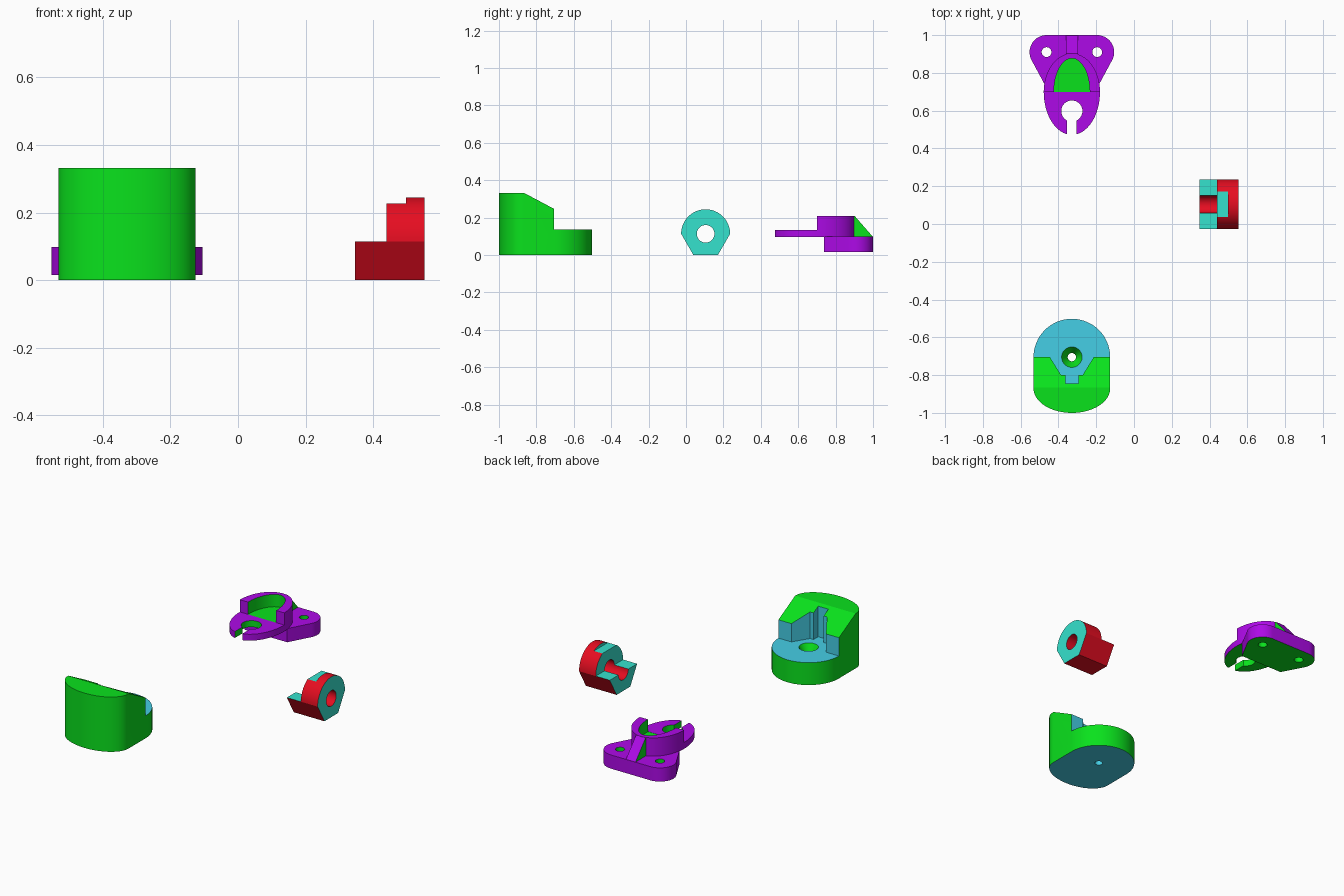
import bpy, bmesh
from math import cos, sin, radians

if "Cube" in bpy.data.objects:
    bpy.data.objects.remove(bpy.data.objects["Cube"])


def material(name, rgb):
    m = bpy.data.materials.new(name)
    m.diffuse_color = (*rgb, 1)
    m.use_nodes = True
    m.node_tree.nodes["Principled BSDF"].inputs["Base Color"].default_value = m.diffuse_color
    return m


GREEN = material("green", (0.003, 0.76, 0.012))
BLUE = material("blue", (0.06, 0.62, 0.79))
RED = material("red", (0.79, 0.004, 0.015))
TEAL = material("teal", (0.036, 0.76, 0.61))
PURPLE = material("purple", (0.42, 0.003, 0.80))


def arc(cx, cy, rx, ry, a0, a1, n=32):
    """Points on an elliptical arc, angles in degrees."""
    return [(cx + rx * cos(radians(a0 + (a1 - a0) * i / n)),
             cy + ry * sin(radians(a0 + (a1 - a0) * i / n))) for i in range(n + 1)]


def circle(cx, cy, r, n=48):
    return arc(cx, cy, r, r, 0, 360 - 360 / n, n - 1)


def rect(x0, y0, x1, y1):
    return [(x0, y0), (x1, y0), (x1, y1), (x0, y1)]


def prism(name, outline, lo, hi, side, low_cap=None, high_cap=None, axis="z", taper=None):
    """Extrude an outline along z (x,y points) or x (y,z points); taper = (cx, cy, low scale)."""
    def place(p, h, k=1):
        if taper:
            p = (taper[0] + (p[0] - taper[0]) * k, taper[1] + (p[1] - taper[1]) * k)
        return (h, *p) if axis == "x" else (*p, h)
    # each material gets exactly one slot
    low_cap, high_cap = low_cap or side, high_cap or side
    slots = list(dict.fromkeys([side, low_cap, high_cap]))
    bm = bmesh.new()
    a = [bm.verts.new(place(p, lo, taper[2] if taper else 1)) for p in outline]
    b = [bm.verts.new(place(p, hi)) for p in outline]
    bm.faces.new(a).material_index = slots.index(low_cap)
    bm.faces.new(b).material_index = slots.index(high_cap)
    for i in range(len(a)):
        j = (i + 1) % len(a)
        bm.faces.new((a[i], a[j], b[j], b[i]))
    bmesh.ops.recalc_face_normals(bm, faces=bm.faces)
    mesh = bpy.data.meshes.new(name)
    bm.to_mesh(mesh)
    bm.free()
    for m in slots:
        mesh.materials.append(m)
    ob = bpy.data.objects.new(name, mesh)
    bpy.context.collection.objects.link(ob)
    return ob


def combine(ob, tool, op="DIFFERENCE"):
    mod = ob.modifiers.new("bool", "BOOLEAN")
    mod.operation, mod.object, mod.solver = op, tool, "EXACT"
    mod.material_mode = "TRANSFER"
    bpy.context.view_layer.objects.active = ob
    bpy.ops.object.modifier_apply(modifier=mod.name)
    bpy.data.objects.remove(tool)


def finish(ob):
    bpy.ops.object.select_all(action="DESELECT")
    ob.select_set(True)
    bpy.context.view_layer.objects.active = ob
    bpy.ops.object.shade_smooth_by_angle(angle=radians(25))


CX = -0.329

# Stand block: rounded outline with sloped top
block = prism("stand_block", arc(CX, -0.705, 0.203, 0.203, 0, 180) +
              arc(CX, -0.87, 0.203, 0.13, 180, 360), 0, 0.332, GREEN, BLUE)
combine(block, prism("slope", [(-0.95, 0.377), (-0.6, 0.191), (-0.6, 0.45), (-0.95, 0.45)],
                     -0.7, 0, GREEN, axis="x"))
# seat floor with tapered recess and key slot
half = [(0.3, -0.4), (0.3, -0.705), (0.116, -0.705), (0.057, -0.80), (0.034, -0.80), (0.034, -0.845)]
recess = [(CX + x, y) for x, y in half] + [(CX - x, y) for x, y in reversed(half)]
combine(block, prism("recess", recess, 0.136, 0.6, BLUE))
# screw hole with countersink
combine(block, prism("screw", circle(CX, -0.705, 0.022), -0.1, 0.12, BLUE))
combine(block, prism("sink", circle(CX, -0.705, 0.0545), 0.08, 0.1365, GREEN,
                     taper=(CX, -0.705, 0.41)))
finish(block)

# Bushing: half hexagon below, round above, stepped along x
R, BY, BZ = 0.131, 0.105, 0.1135
bush = prism("bushing", arc(BY, BZ, R, R, 0, 180) + [(BY - R / 2, 0), (BY + R / 2, 0)],
             0.346, 0.552, RED, TEAL, TEAL, "x")
combine(bush, prism("flat", rect(-0.2, 0.226, 0.4, 0.5), 0.2, 0.497, TEAL, axis="x"))
combine(bush, prism("open_half", rect(-0.2, BZ, 0.4, 0.5), 0.2, 0.44, TEAL, axis="x"))
combine(bush, prism("bore", circle(BY, BZ, 0.047), 0.2, 0.7, RED, axis="x"))
finish(bush)

# Bracket: mounting flange
HX, HY, FR = 0.134, 0.91, 0.09
right = [(0.143, 0.737)] + arc(HX, HY, FR, FR, -28, 90, 16)
flange = [(CX + x, y) for x, y in right] + [(CX - x, y) for x, y in reversed(right)]
bracket = prism("bracket", flange, 0.015, 0.098, PURPLE, GREEN)
# arched cradle and tongue share one oval outline
oval = arc(CX, 0.70, 0.149, 0.203, 0, 180) + arc(CX, 0.70, 0.149, 0.228, 180, 360)[1:-1]
cradle = prism("cradle", oval, 0.096, 0.209, PURPLE, GREEN)
combine(cradle, prism("front_cut", rect(-0.7, 0.3, 0, 0.70), 0.135, 0.4, PURPLE))
combine(bracket, cradle, "UNION")
# rib behind the arch
combine(bracket, prism("rib", [(0.888, 0.09), (0.888, 0.2085), (0.902, 0.2085), (0.999, 0.098), (0.99, 0.09)],
                       CX - 0.032, CX + 0.032, PURPLE, GREEN, GREEN, "x"), "UNION")
# pocket, tongue hole, entry slot and screw holes
combine(bracket, prism("pocket", arc(CX, 0.699, 0.095, 0.178, 0, 180), 0.134, 0.4, GREEN))
combine(bracket, prism("tongue_hole", circle(CX, 0.598, 0.056), 0, 0.3, GREEN))
combine(bracket, prism("entry_slot", rect(CX - 0.025, 0.4, CX + 0.025, 0.58), 0, 0.3, GREEN))
for s in (-1, 1):
    combine(bracket, prism("screw_hole", circle(CX + s * HX, HY, 0.026, 32), -0.1, 0.3, GREEN))
finish(bracket)
